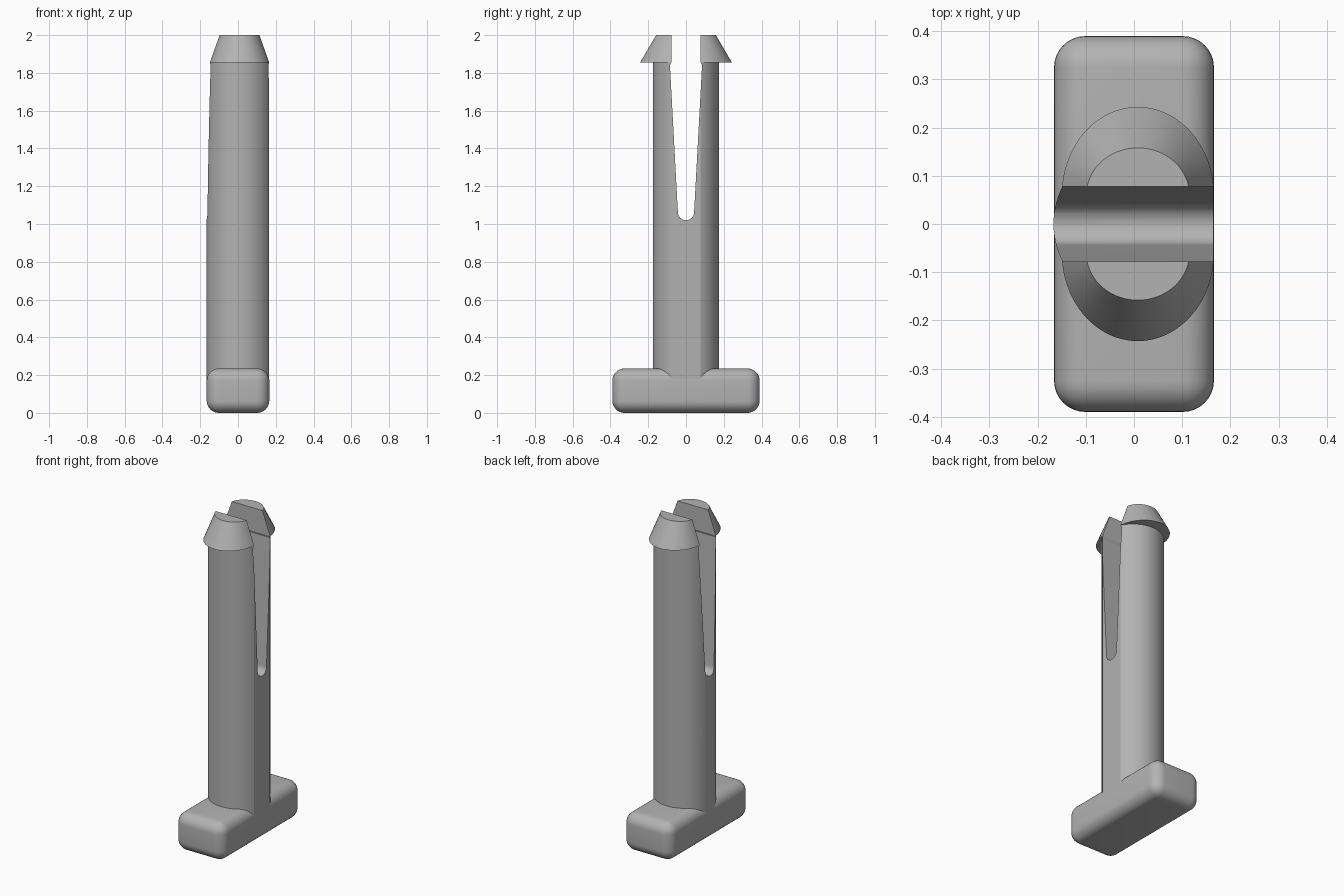
import bpy, bmesh
from math import sin, cos, pi, sqrt, radians

cube = bpy.data.objects.get("Cube")
if cube:
    bpy.data.objects.remove(cube, do_unlink=True)

grey = bpy.data.materials.new("plain grey")
grey.use_nodes = True
grey.diffuse_color = (0.45, 0.45, 0.45, 1)
grey.node_tree.nodes["Principled BSDF"].inputs["Base Color"].default_value = grey.diffuse_color

HALF_X = 0.165      # half thickness of base and the shaft's flat side
AXIS_X = 0.008      # shaft axis
BARB_Z = 1.855      # underside of the barbs


def loft(name, lower, upper):
    """Closed solid between two matching rings of points."""
    bm = bmesh.new()
    a = [bm.verts.new(p) for p in lower]
    b = [bm.verts.new(p) for p in upper]
    bm.faces.new(a)
    bm.faces.new(b)
    for i in range(len(a)):
        j = (i + 1) % len(a)
        bm.faces.new((a[i], a[j], b[j], b[i]))
    bmesh.ops.recalc_face_normals(bm, faces=bm.faces)
    mesh = bpy.data.meshes.new(name)
    bm.to_mesh(mesh)
    bm.free()
    obj = bpy.data.objects.new(name, mesh)
    obj.data.materials.append(grey)
    bpy.context.collection.objects.link(obj)
    return obj


def activate(obj):
    bpy.ops.object.select_all(action='DESELECT')
    obj.select_set(True)
    bpy.context.view_layer.objects.active = obj


def apply_modifiers(obj):
    activate(obj)
    for mod in list(obj.modifiers):
        bpy.ops.object.modifier_apply(modifier=mod.name)


def smooth(obj):
    activate(obj)
    bpy.ops.object.shade_smooth_by_angle(angle=radians(25))


# Rounded crossbar at the foot
bpy.ops.mesh.primitive_cube_add(size=1, location=(0, 0, 0.1175))
base = bpy.context.object
base.name = "base_bar"
base.data.materials.append(grey)
base.scale = (2 * HALF_X + 0.002, 0.78, 0.235)
bpy.ops.object.transform_apply(location=False, rotation=False, scale=True)
bevel = base.modifiers.new("rounding", 'BEVEL')
bevel.width, bevel.segments = 0.065, 8
apply_modifiers(base)
smooth(base)

# Round shaft with one flat side
R, N = 0.175, 96
flat = sqrt(R ** 2 - (HALF_X - AXIS_X) ** 2)
outline = [(AXIS_X + R * cos(2 * pi * i / N), R * sin(2 * pi * i / N)) for i in range(N)]
outline = [p for p in outline if p[0] < HALF_X - 0.001]
outline = [(HALF_X, flat)] + outline + [(HALF_X, -flat)]
shaft = loft("shaft", [(x, y, 0.08) for x, y in outline],
             [(x, y, BARB_Z) for x, y in outline])

# Tapered slot with a rounded bottom
r, zc = 0.043, 1.063
slot = [(0.085, 1.84), (0.078, BARB_Z), (0.078, 2.1), (-0.078, 2.1),
        (-0.078, BARB_Z), (-0.085, 1.84)]
slot += [(-r * cos(pi * i / 16), zc - r * sin(pi * i / 16)) for i in range(17)]
cutter = loft("slot_cutter", [(-0.4, y, z) for y, z in slot],
              [(0.4, y, z) for y, z in slot])
cutter.hide_render = True
cut = shaft.modifiers.new("slot", 'BOOLEAN')
cut.operation, cut.object, cut.solver = 'DIFFERENCE', cutter, 'EXACT'
apply_modifiers(shaft)
bpy.data.objects.remove(cutter, do_unlink=True)
smooth(shaft)


# Tapered snap barbs, one on each prong
def barb_ring(half_width, reach, z, side):
    centre, inner, steps = 0.06, 0.078, 40
    depth = reach - centre
    rise = (inner - centre) / depth
    start = math_asin(rise)
    points = []
    for i in range(steps + 1):
        t = start + (pi - 2 * start) * i / steps
        points.append((AXIS_X + half_width * cos(t), side * (centre + depth * sin(t)), z))
    return points


from math import asin as math_asin
for name, side in (("front_barb", -1), ("back_barb", 1)):
    barb = loft(name, barb_ring(0.158, 0.243, BARB_Z, side),
                barb_ring(0.107, 0.158, 2.0, side))
    smooth(barb)
